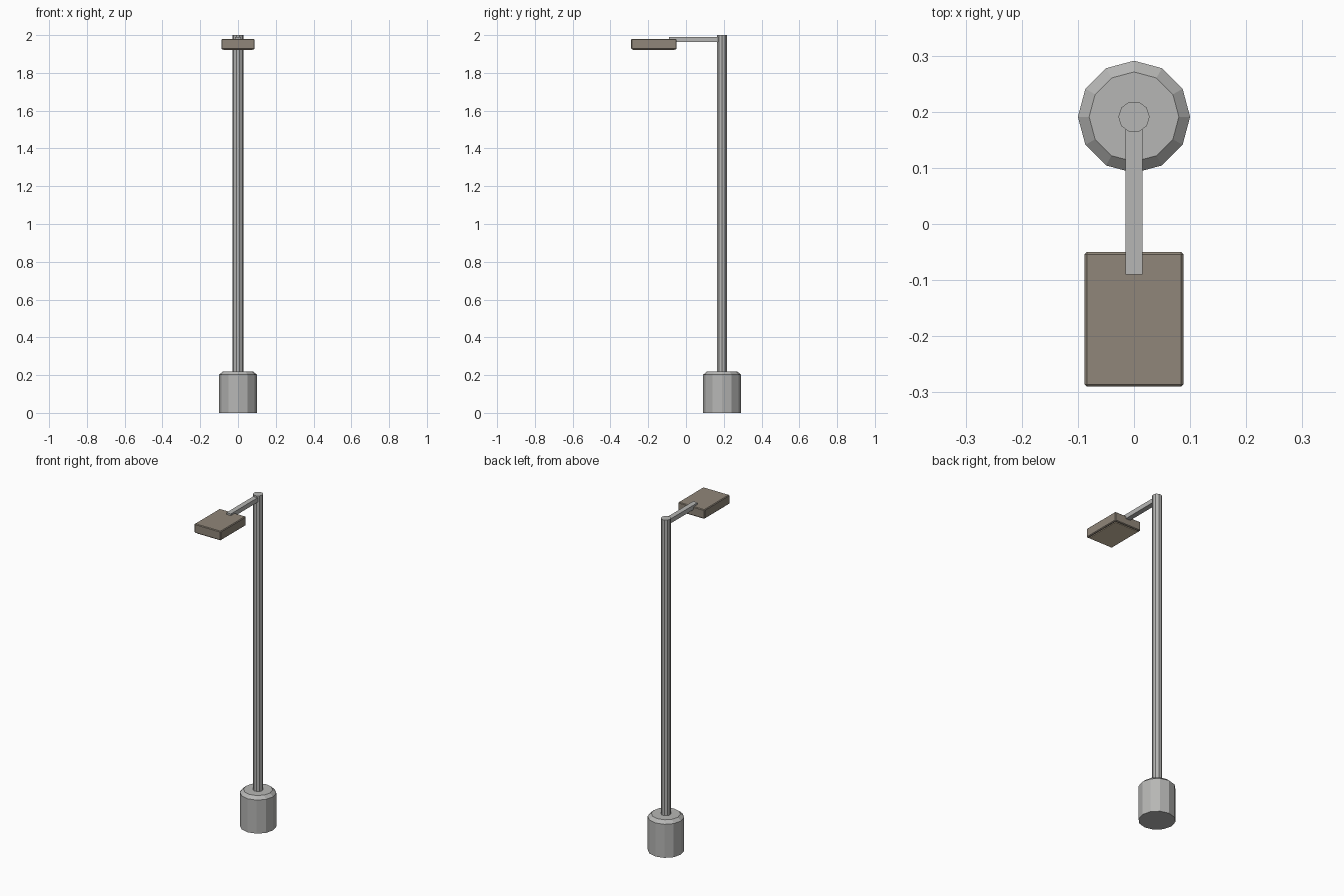
import bpy, bmesh, math
from mathutils import Matrix

if "Cube" in bpy.data.objects:
    bpy.data.objects.remove(bpy.data.objects["Cube"])

POLE_Y = 0.191


def material(name, rgb):
    m = bpy.data.materials.new(name)
    m.diffuse_color = (*rgb, 1.0)
    m.use_nodes = True
    m.node_tree.nodes["Principled BSDF"].inputs["Base Color"].default_value = m.diffuse_color
    return m


grey = material("galvanised_grey", (0.47, 0.47, 0.46))
bronze = material("bronze_brown", (0.278, 0.24, 0.192))
cream = material("warm_cream", (0.66, 0.55, 0.39))


def add_object(name, bm, mat):
    bmesh.ops.recalc_face_normals(bm, faces=bm.faces)
    mesh = bpy.data.meshes.new(name)
    bm.to_mesh(mesh)
    bm.free()
    mesh.materials.append(mat)
    obj = bpy.data.objects.new(name, mesh)
    bpy.context.collection.objects.link(obj)
    return obj


def lathe(name, profile, mat, sides):
    """Faceted solid from (radius, z) rings around the pole axis."""
    bm = bmesh.new()
    rings = []
    for r, z in profile:
        rings.append([bm.verts.new((r * math.cos(a), POLE_Y + r * math.sin(a), z))
                      for a in (2 * math.pi * i / sides for i in range(sides))])
    for low, high in zip(rings, rings[1:]):
        for i in range(sides):
            j = (i + 1) % sides
            bm.faces.new((low[i], low[j], high[j], high[i]))
    bm.faces.new(rings[0])
    bm.faces.new(rings[-1])
    return add_object(name, bm, mat)


def box(name, low, high, mat, bevel=0.0):
    size = [h - l for l, h in zip(low, high)]
    mid = [(h + l) / 2 for l, h in zip(low, high)]
    bm = bmesh.new()
    bmesh.ops.create_cube(bm, size=1, matrix=Matrix.Translation(mid) @ Matrix.Diagonal((*size, 1)))
    if bevel:
        bmesh.ops.bevel(bm, geom=bm.edges[:], offset=bevel, segments=1,
                        affect='EDGES', profile=0.5)
    return add_object(name, bm, mat)


# Concrete footing with chamfered rim
lathe("footing", [(0.1, 0), (0.1, 0.202), (0.08, 0.22)], grey, 12)
# Tall pole
lathe("pole", [(0.028, 0.21), (0.028, 2.0)], grey, 10)
# Horizontal arm from pole to lamp
box("arm", (-0.015, -0.09, 1.963), (0.015, POLE_Y - 0.015, 1.99), grey)
# Flat lamp housing
box("lamp_housing", (-0.088, -0.29, 1.925), (0.088, -0.05, 1.98), bronze, 0.004)
# Thin light panel under the housing
box("light_panel", (-0.078, -0.28, 1.921), (0.078, -0.06, 1.928), cream)
